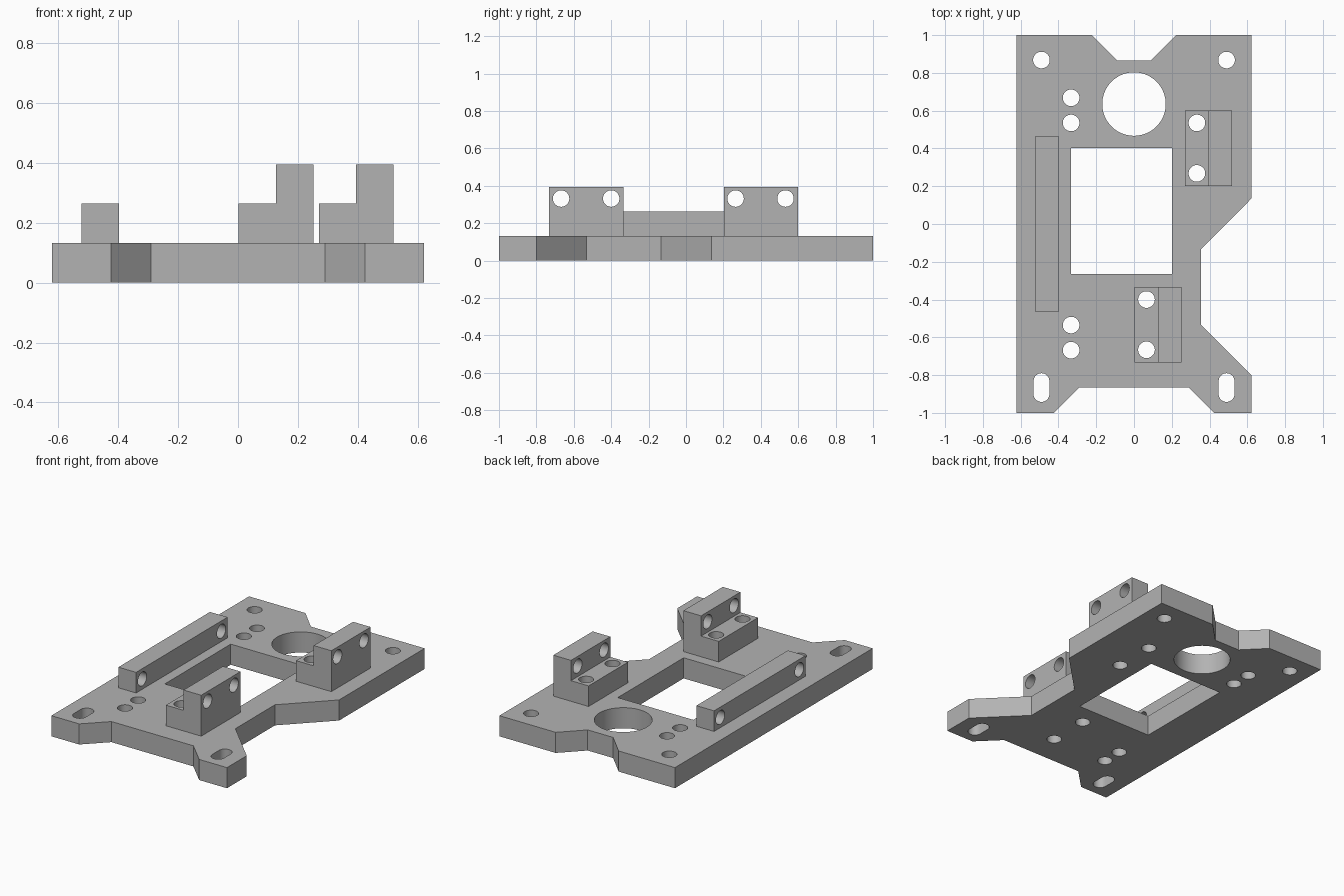
import bpy, bmesh, math
from mathutils import Vector

cube = bpy.data.objects.get("Cube")
if cube:
    bpy.data.objects.remove(cube, do_unlink=True)

grey = bpy.data.materials.new("plain grey")
grey.use_nodes = True
GREY = (0.45, 0.45, 0.45, 1)
grey.diffuse_color = GREY
grey.node_tree.nodes["Principled BSDF"].inputs["Base Color"].default_value = GREY

T = 0.132          # plate thickness, also the height of each step
HOLE = 0.044       # screw hole radius


def prism(bm, points, sweep):
    """Extrude a flat closed outline along a vector."""
    face = bm.faces.new([bm.verts.new(p) for p in points])
    geom = bmesh.ops.extrude_face_region(bm, geom=[face])["geom"]
    verts = [g for g in geom if isinstance(g, bmesh.types.BMVert)]
    bmesh.ops.translate(bm, verts=verts, vec=Vector(sweep))


def make(name, prisms):
    bm = bmesh.new()
    for points, sweep in prisms:
        prism(bm, points, sweep)
    bmesh.ops.recalc_face_normals(bm, faces=bm.faces[:])
    mesh = bpy.data.meshes.new(name)
    bm.to_mesh(mesh)
    bm.free()
    mesh.materials.append(grey)
    ob = bpy.data.objects.new(name, mesh)
    bpy.context.collection.objects.link(ob)
    return ob


def ring(u, v, r, stretch=0, n=48):
    """Circle outline, or a slot when stretched along v."""
    pts = []
    for i in range(n):
        a = 2 * math.pi * (i + 0.5) / n
        shift = math.copysign(stretch, math.sin(a))
        pts.append((u + r * math.cos(a), v + r * math.sin(a) + shift))
    return pts


def down(outline):
    return [(x, y, -0.2) for x, y in outline], (0, 0, 1)


def across(y, z, x):
    return [(x, a, b) for a, b in ring(y, z, HOLE)], (0.4, 0, 0)


# Base plate outline with notched ends and a side cut-out
outline = [(-0.622, -1), (-0.425, -1), (-0.29, -0.866), (0.29, -0.866),
           (0.425, -1), (0.622, -1), (0.622, -0.8), (0.355, -0.533),
           (0.355, -0.133), (0.622, 0.135), (0.622, 1), (0.223, 1),
           (0.09, 0.866), (-0.09, 0.866), (-0.223, 1), (-0.622, 1)]
plate = make("base_plate", [([(x, y, 0) for x, y in outline], (0, 0, T))])


# Stepped brackets: low foot towards -x, tall wall towards +x
def bracket(name, x, y):
    profile = [(0, T), (0.25, T), (0.25, 3 * T - 0.002), (0.125, 3 * T - 0.002),
               (0.125, 2 * T), (0, 2 * T)]
    return make(name, [([(x + a, y, z) for a, z in profile], (0, 0.398, 0))])


front_bracket = bracket("front_bracket", 0.002, -0.732)
back_bracket = bracket("back_bracket", 0.27, 0.202)

# Long side rail
rail = make("side_rail", [([(-0.523, -0.463, T), (-0.398, -0.463, T),
                            (-0.398, -0.463, 2 * T), (-0.523, -0.463, 2 * T)],
                           (0, 0.926, 0))])

# Vertical openings: window, bore, screw holes and corner slots
window = [(-0.333, -0.265), (0.202, -0.265), (0.202, 0.402), (-0.333, 0.402)]
holes = [(-0.49, 0.868), (0.49, 0.868), (0.333, 0.535), (0.333, 0.268),
         (0.066, -0.4), (0.066, -0.666)]
holes += [(-0.333, s * y) for s in (-1, 1) for y in (0.535, 0.668)]
vertical = [down(window), down(ring(0, 0.635, 0.168, n=80))]
vertical += [down(ring(x, y, HOLE)) for x, y in holes]
vertical += [down(ring(s * 0.49, -0.866, 0.042, 0.034)) for s in (-1, 1)]
vertical_cutter = make("vertical_cutter", vertical)

# Horizontal holes through the bracket walls and the rail
horizontal = [across(y, 0.332, 0.065) for y in (-0.668, -0.4)]
horizontal += [across(y, 0.332, 0.3) for y in (0.265, 0.532)]
horizontal += [across(y, 1.5 * T, -0.7) for y in (-0.4, 0.4)]
horizontal_cutter = make("horizontal_cutter", horizontal)

# Cut each part and bake the result
cuts = {plate: [vertical_cutter], rail: [horizontal_cutter],
        front_bracket: [vertical_cutter, horizontal_cutter],
        back_bracket: [vertical_cutter, horizontal_cutter]}
for part, cutters in cuts.items():
    for cutter in cutters:
        mod = part.modifiers.new("holes", 'BOOLEAN')
        mod.operation = 'DIFFERENCE'
        mod.solver = 'EXACT'
        mod.object = cutter
    graph = bpy.context.evaluated_depsgraph_get()
    baked = bpy.data.meshes.new_from_object(part.evaluated_get(graph))
    part.modifiers.clear()
    part.data = baked

for cutter in (vertical_cutter, horizontal_cutter):
    bpy.data.objects.remove(cutter, do_unlink=True)

# Smooth the bores, keep the edges crisp
bpy.ops.object.select_all(action='DESELECT')
for part in cuts:
    part.select_set(True)
bpy.context.view_layer.objects.active = plate
bpy.ops.object.shade_smooth_by_angle(angle=math.radians(30))
